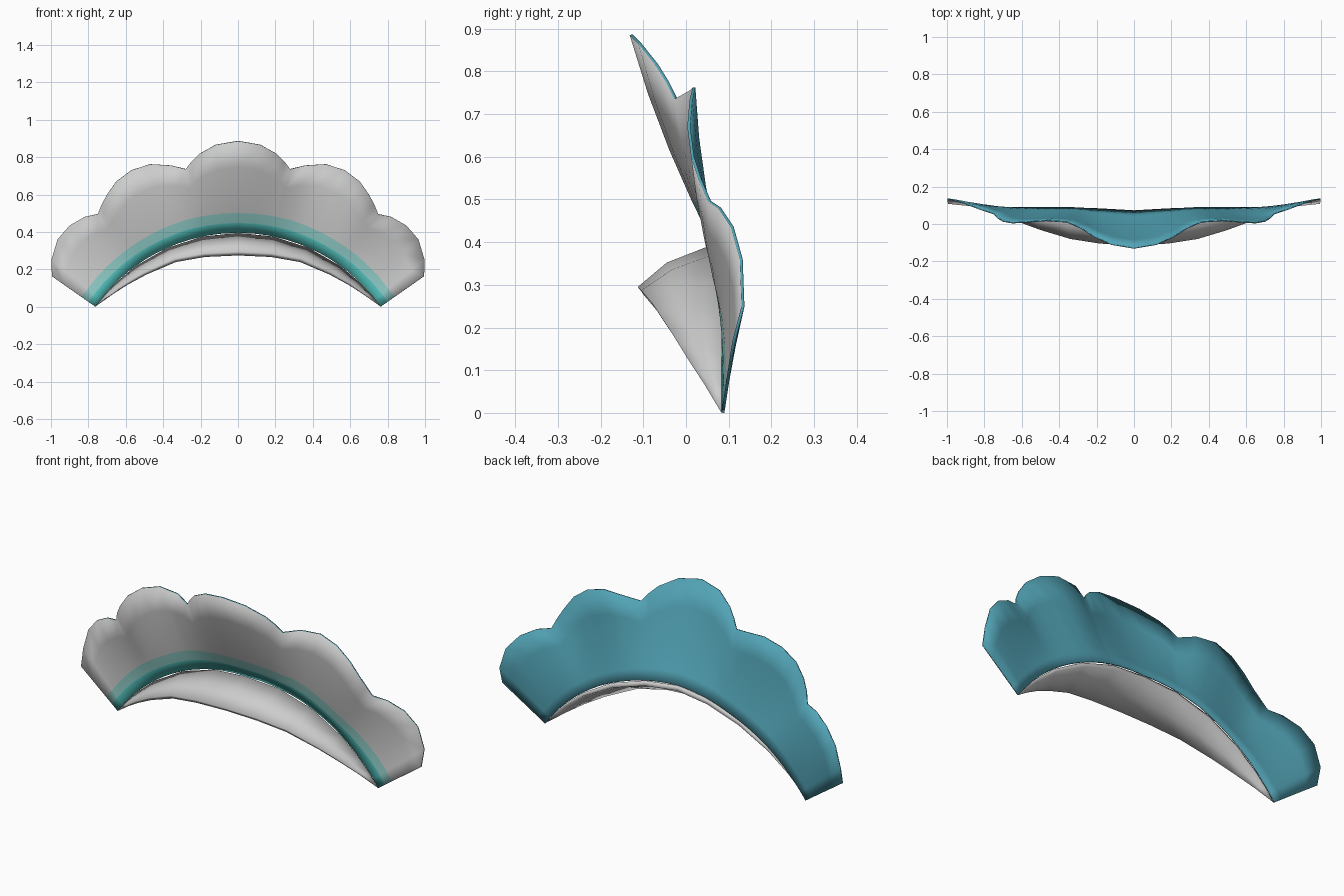
import bpy, bmesh, math
from mathutils import Vector

cube = bpy.data.objects.get("Cube")
if cube:
    bpy.data.objects.remove(cube)

ARC_Z, ARC_R, END = -0.54, 0.935, math.radians(54.7)


def material(name, rgb):
    m = bpy.data.materials.new(name)
    m.use_nodes = True
    m.diffuse_color = (*rgb, 1)
    bsdf = next(n for n in m.node_tree.nodes if n.type == 'BSDF_PRINCIPLED')
    bsdf.inputs["Base Color"].default_value = (*rgb, 1)
    return m


grey = material("pale grey", (0.6, 0.61, 0.6))
aqua = material("aqua", (0.09, 0.57, 0.54))
light_aqua = material("light aqua", (0.28, 0.61, 0.58))
blue = material("teal blue", (0.085, 0.37, 0.47))


def arc_point(a):
    """Point on the headband arc shared by the crest and the brim."""
    y = 0.064 + 0.019 * min(1, a / 0.35)
    return Vector((ARC_R * math.sin(a), y, ARC_Z + ARC_R * math.cos(a)))


def mirrored(columns):
    """Add the matching right-hand columns to those from the centre outwards."""
    flip = [[Vector((-p.x, p.y, p.z)) for p in col] for col in columns[:0:-1]]
    return flip + columns


def sheet(name, columns, mats, row_mats, thickness, taper=False):
    bm = bmesh.new()
    grid = [[bm.verts.new(p) for p in col] for col in columns]
    for left, right in zip(grid, grid[1:]):
        for r, index in enumerate(row_mats):
            f = bm.faces.new((left[r], right[r], right[r + 1], left[r + 1]))
            f.material_index = index
    bmesh.ops.remove_doubles(bm, verts=bm.verts, dist=0.0005)
    me = bpy.data.meshes.new(name)
    bm.to_mesh(me)
    bm.free()
    for m in mats:
        me.materials.append(m)
    ob = bpy.data.objects.new(name, me)
    bpy.context.collection.objects.link(ob)
    solid = ob.modifiers.new("thickness", 'SOLIDIFY')
    solid.thickness = thickness
    solid.offset = -1
    solid.material_offset = solid.material_offset_rim = len(mats) - 1
    if taper:
        group = ob.vertex_groups.new(name="thickness")
        for v in me.vertices:
            weight = 1 - (abs(v.co.x) / 0.763) ** 3
            group.add([v.index], max(0, weight), 'REPLACE')
        solid.vertex_group = group.name
    bpy.ops.object.select_all(action='DESELECT')
    ob.select_set(True)
    bpy.context.view_layer.objects.active = ob
    bpy.ops.object.shade_smooth_by_angle(angle=math.radians(35))
    return ob


# Scalloped crest: half of the top edge, from the centre lobe to the side end
scallops = [
    (0, -.132, .885), (.12, -.112, .865), (.21, -.072, .815), (.25, -.047, .775),
    (.28, -.027, .735), (.36, .008, .755), (.47, .015, .762), (.57, .008, .73),
    (.65, .003, .67), (.70, .012, .60), (.73, .03, .545), (.75, .052, .495),
    (.82, .075, .48), (.90, .105, .435), (.965, .126, .36), (.998, .13, .25),
    (.995, .108, .165)]
crest = []
for point in scallops:
    top = Vector(point)
    a = math.atan2(top.x, top.z - ARC_Z)
    base = arc_point(a)
    length = (top - base).length
    band = 0.058 - 0.013 * a / END
    column = []
    for t in (0, band / length, 2 * band / length, 0.45, 0.72, 1):
        p = base.lerp(top, t)
        p.y -= 0.06 * t * (1 - t) * math.cos(a / END * math.pi / 2)
        column.append(p)
    crest.append(column)
sheet("scalloped_crest", mirrored(crest), [grey, aqua, light_aqua, blue],
      (1, 2, 0, 0, 0), 0.007)

# Brim: bowed sheet from its free front edge back to the headband arc
front_edge = [
    (0, -.113, .295), (.18, -.105, .287), (.34, -.08, .258), (.50, -.032, .185),
    (.60, .005, .125), (.68, .043, .067)]
arc_x = (0, .19, .38, .55, .66, .715)
brim = []
for point, x in zip(front_edge, arc_x):
    edge, back = Vector(point), arc_point(math.asin(x / ARC_R))
    bow = Vector((0, -0.012, 0.012)) * (1 - x / 0.763)
    brim.append([edge, edge.lerp(back, 0.45) + bow, back])
brim.append([arc_point(END)] * 3)
sheet("brim", mirrored(brim), [grey], (0, 0), 0.026, taper=True)
